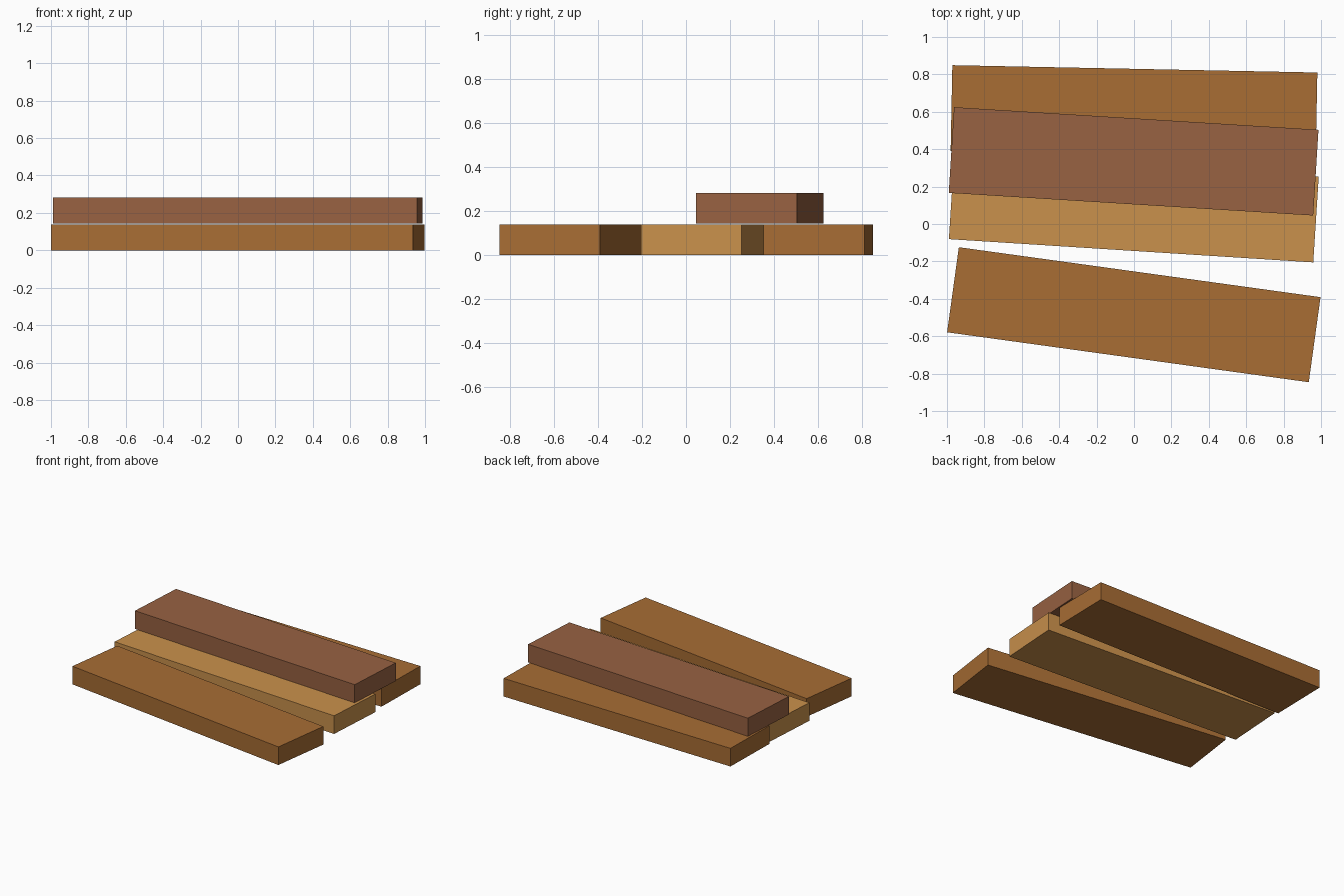
import bpy
import math

if "Cube" in bpy.data.objects:
    bpy.data.objects.remove(bpy.data.objects["Cube"])


def material(name, rgb):
    """Flat colour from 0-255 sRGB values."""
    def lin(c):
        c /= 255
        return c / 12.92 if c <= 0.04045 else ((c + 0.055) / 1.055) ** 2.4
    m = bpy.data.materials.new(name)
    m.diffuse_color = (*[lin(c) for c in rgb], 1)
    m.use_nodes = True
    m.node_tree.nodes["Principled BSDF"].inputs["Base Color"].default_value = m.diffuse_color
    return m


oak = material("oak brown", (168, 109, 52))
pine = material("light pine", (202, 145, 76))
walnut = material("reddish brown", (152, 98, 66))

LENGTH, WIDTH, THICK = 1.952, 0.459, 0.139


def plank(name, x, y, z, degrees, mat):
    """Box plank resting at height z, turned about the vertical."""
    bpy.ops.mesh.primitive_cube_add(size=1, location=(x, y, z + THICK / 2),
                                    rotation=(0, 0, math.radians(degrees)))
    ob = bpy.context.object
    ob.name = name
    ob.scale = (LENGTH, WIDTH, THICK)
    ob.data.materials.append(mat)


# Three planks lying loosely side by side
plank("front_plank", -0.001, -0.485, 0, -7.86, oak)
plank("middle_plank", -0.001, 0.086, 0, -3.65, pine)
plank("back_plank", 0.0, 0.60, 0, -1.15, oak)

# One plank stacked on top, with a hairline gap
plank("top_plank", -0.002, 0.335, 0.143, -3.55, walnut)
